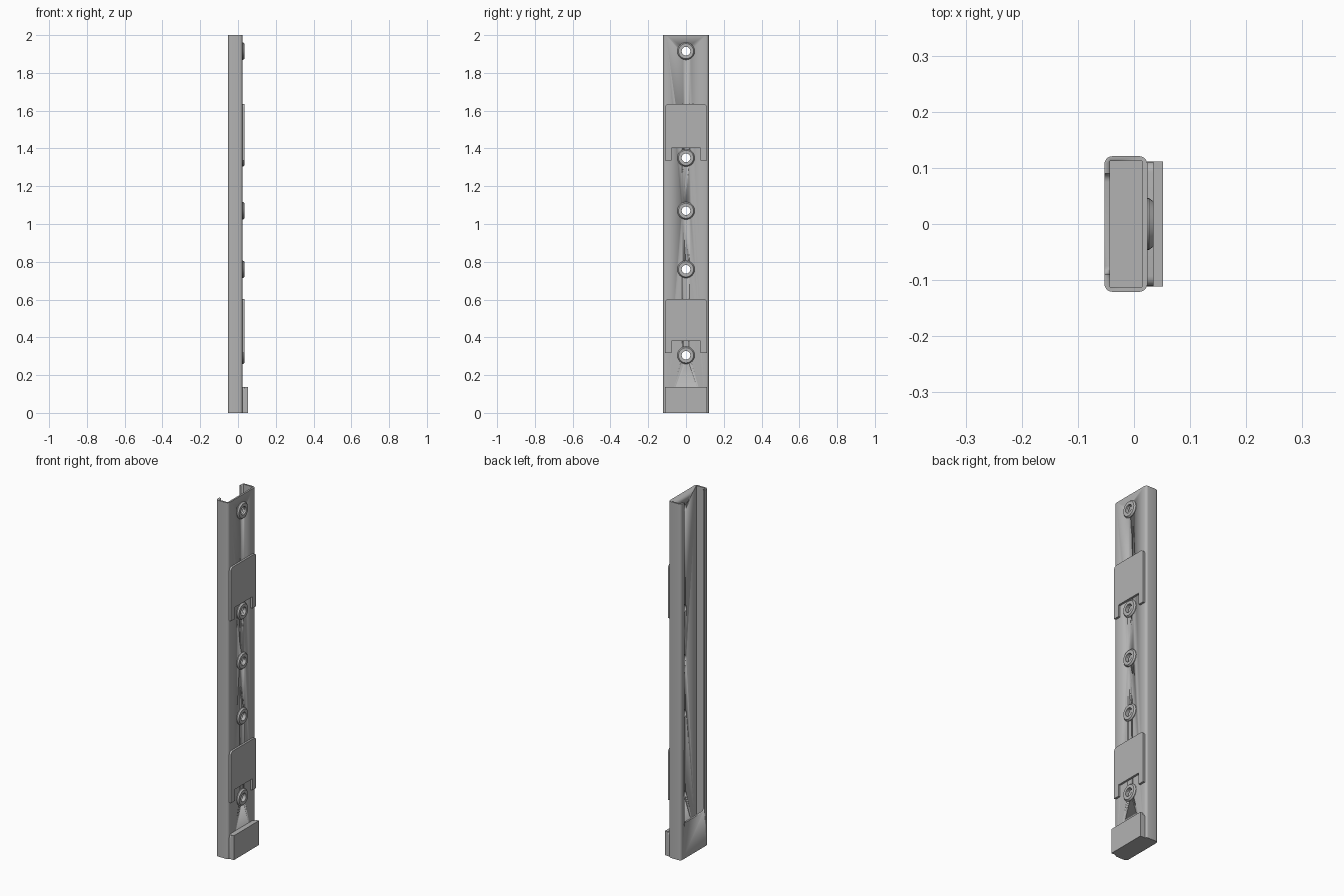
import bpy, bmesh, math

if "Cube" in bpy.data.objects:
    bpy.data.objects.remove(bpy.data.objects["Cube"])

grey = bpy.data.materials.new("steel grey")
grey.diffuse_color = (0.45, 0.45, 0.45, 1)
grey.use_nodes = True
grey.node_tree.nodes["Principled BSDF"].inputs["Base Color"].default_value = grey.diffuse_color


def finish(name, bm, smooth=True):
    bmesh.ops.recalc_face_normals(bm, faces=bm.faces)
    me = bpy.data.meshes.new(name)
    bm.to_mesh(me)
    bm.free()
    me.materials.append(grey)
    ob = bpy.data.objects.new(name, me)
    bpy.context.collection.objects.link(ob)
    if smooth:
        bpy.context.view_layer.objects.active = ob
        ob.select_set(True)
        bpy.ops.object.shade_smooth_by_angle(angle=math.radians(35))
        ob.select_set(False)
    return ob


def prism(name, pts, offset):
    """Extrude a closed outline along a vector."""
    bm = bmesh.new()
    face = bm.faces.new([bm.verts.new(p) for p in pts])
    new = bmesh.ops.extrude_face_region(bm, geom=[face])["geom"]
    bmesh.ops.translate(bm, vec=offset,
                        verts=[v for v in new if isinstance(v, bmesh.types.BMVert)])
    return finish(name, bm)


def arc(cx, cy, r, start, n=5):
    """Quarter circle beginning at the given angle in degrees."""
    return [(cx + r * math.cos(math.radians(start + 90 * i / n)),
             cy + r * math.sin(math.radians(start + 90 * i / n))) for i in range(n + 1)]


def rounded(x0, x1, y0, y1, r):
    return (arc(x1 - r, y1 - r, r, 0) + arc(x0 + r, y1 - r, r, 90)
            + arc(x0 + r, y0 + r, r, 180) + arc(x1 - r, y0 + r, r, 270))


def box(name, x0, x1, y0, y1, z0, z1):
    return prism(name, [(x0, y0, z0), (x1, y0, z0), (x1, y1, z0), (x0, y1, z0)],
                 (0, 0, z1 - z0))


def cut(target, cutter):
    m = target.modifiers.new(cutter.name, "BOOLEAN")
    m.operation, m.solver, m.object = "DIFFERENCE", "EXACT", cutter
    cutter.hide_render = True
    cutter.hide_viewport = True


BACK, FACE, RAISED, FRONT = -0.053, 0.024, 0.035, 0.052
HOLES = (1.915, 1.35, 1.07, 0.76, 0.305)

# Rail: rounded tube with closed foot, open top and a long slot at the back
rail = prism("rail", [(x, y, 0) for x, y in rounded(BACK, FACE, -0.121, 0.121, 0.015)],
             (0, 0, 2))
cut(rail, box("cavity_cutter", -0.043, 0.014, -0.112, 0.112, 0.012, 2.1))
cut(rail, prism("slot_cutter",
                [(-0.1, y, z) for y, z in rounded(-0.09, 0.09, 0.2, 2.2, 0.015)],
                (0.08, 0, 0)))


# Bolt holes and their raised tapered collars
def collar(z):
    bm = bmesh.new()
    n = 32
    section = [(0.023, FACE - 0.004), (0.046, FACE - 0.004), (0.046, FACE + 0.003),
               (0.040, RAISED), (0.023, RAISED)]
    rings = [[bm.verts.new((x, r * math.cos(2 * math.pi * i / n),
                            z + r * math.sin(2 * math.pi * i / n)))
              for r, x in section] for i in range(n)]
    for i in range(n):
        a, b = rings[i], rings[(i + 1) % n]
        for j in range(len(section)):
            k = (j + 1) % len(section)
            bm.faces.new((a[j], a[k], b[k], b[j]))
    finish("bolt_collar", bm)


for z in HOLES:
    circle = [(0.0, 0.023 * math.cos(2 * math.pi * i / 32),
               z + 0.023 * math.sin(2 * math.pi * i / 32)) for i in range(32)]
    cut(rail, prism("hole_cutter", circle, (0.06, 0, 0)))
    collar(z)

# Raised pads with rounded top corners and a notch around the collar
for z0, notch, z1 in ((1.337, 1.402, 1.635), (0.316, 0.38, 0.602)):
    r = 0.018
    outline = ([(-0.111, z0), (-0.077, z0), (-0.077, notch), (0.077, notch),
                (0.077, z0), (0.111, z0)]
               + arc(0.111 - r, z1 - r, r, 0) + arc(-0.111 + r, z1 - r, r, 90))
    prism("raised_pad", [(FACE - 0.002, y, z) for y, z in outline],
          (RAISED - FACE + 0.002, 0, 0))

# Foot block on a thin rounded backing
r = 0.018
outline = ([(-0.111, 0), (0.111, 0)] + arc(0.111 - r, 0.137 - r, r, 0)
           + arc(-0.111 + r, 0.137 - r, r, 90))
prism("foot_backing", [(FACE - 0.002, y, z) for y, z in outline],
      (RAISED - FACE + 0.002, 0, 0))
box("foot_block", RAISED, FRONT, -0.111, 0.111, 0, 0.137)
